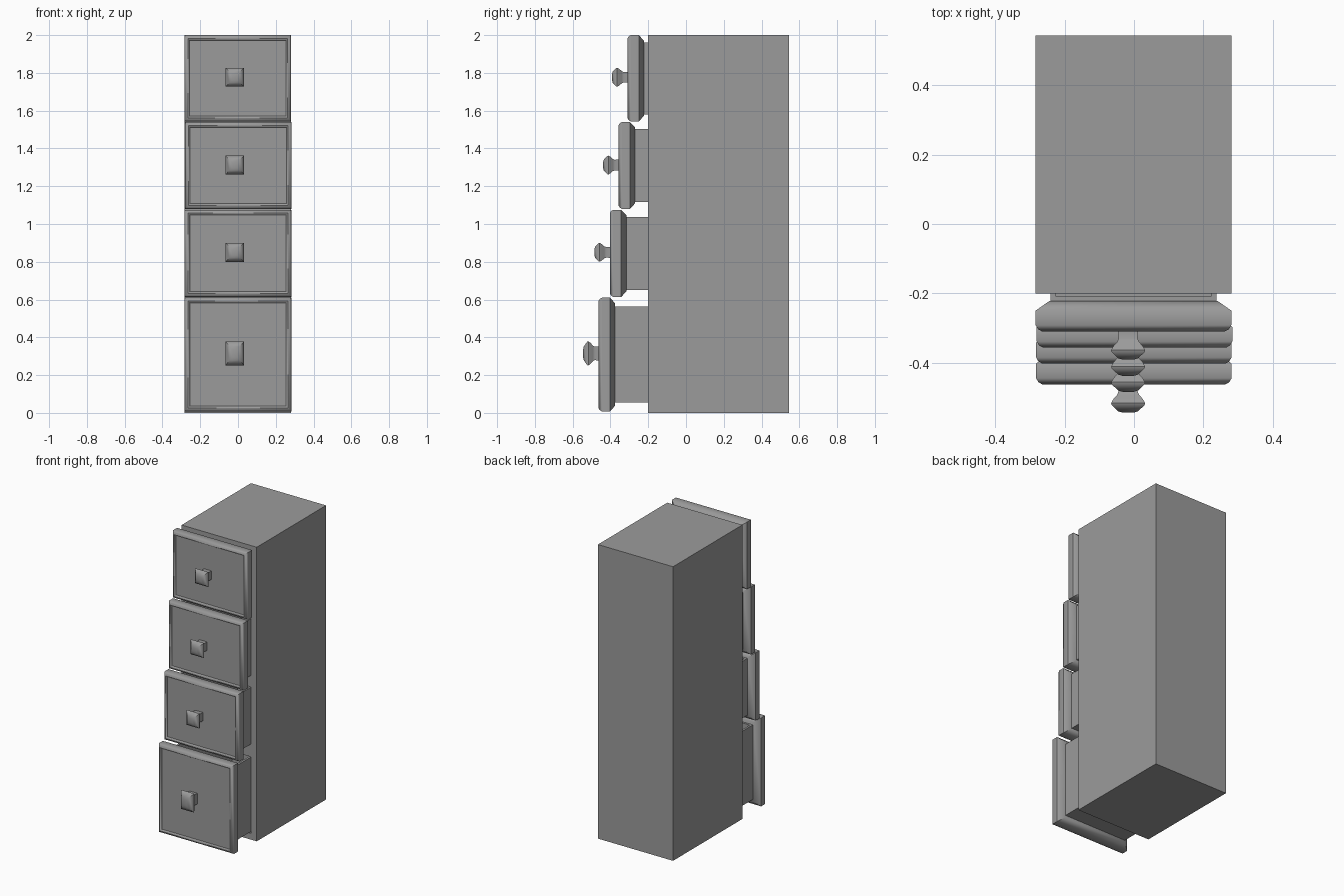
import bpy, bmesh
from math import radians

if "Cube" in bpy.data.objects:
    bpy.data.objects.remove(bpy.data.objects["Cube"])

grey = bpy.data.materials.new("dark_grey")
grey.diffuse_color = (0.33, 0.33, 0.33, 1)
grey.use_nodes = True
grey.node_tree.nodes["Principled BSDF"].inputs["Base Color"].default_value = grey.diffuse_color


def loft(name, rings, axis, smooth=None):
    """Skin a stack of rectangles (level, a0, a1, b0, b1) along 'y' or 'z', capping both ends."""
    bm = bmesh.new()
    loops = []
    for lv, a0, a1, b0, b1 in rings:
        pts = [(a0, b0), (a1, b0), (a1, b1), (a0, b1)]
        loops.append([bm.verts.new((a, lv, b) if axis == 'y' else (a, b, lv)) for a, b in pts])
    for p, q in zip(loops, loops[1:]):
        for i in range(4):
            j = (i + 1) % 4
            bm.faces.new((p[i], p[j], q[j], q[i]))
    bm.faces.new(loops[0])
    bm.faces.new(loops[-1])
    bmesh.ops.recalc_face_normals(bm, faces=bm.faces)
    me = bpy.data.meshes.new(name)
    bm.to_mesh(me)
    bm.free()
    me.materials.append(grey)
    ob = bpy.data.objects.new(name, me)
    bpy.context.collection.objects.link(ob)
    if smooth:
        bpy.ops.object.select_all(action='DESELECT')
        ob.select_set(True)
        bpy.context.view_layer.objects.active = ob
        bpy.ops.object.shade_smooth_by_angle(angle=radians(smooth))
    return ob


X0, X1 = -0.284, 0.281
FRONT, BACK = -0.2, 0.545
IN = 0.043  # cabinet wall thickness


def inset(y, d, z0, z1, dx=0, dz=None):
    dz = d if dz is None else dz
    return (y, X0 + d + dx, X1 - d + dx, z0 + dz, z1 - dz)


# Cabinet shell, open at the front
loft("cabinet_shell", [inset(BACK, 0, 0, 2), inset(FRONT, 0, 0, 2),
                       inset(FRONT, IN - 0.001, 0, 2), inset(BACK - 0.04, IN - 0.001, 0, 2)], 'y')

# Drawers: panel bottom, top, front plane, box bottom, top, knob height, knob half height, sideways shift
drawers = [
    (0.008, 0.61, -0.463, 0.055, 0.562, 0.315, 0.064, 0.001),
    (0.614, 1.075, -0.403, 0.65, 1.037, 0.85, 0.05, 0.001),
    (1.08, 1.54, -0.357, 1.117, 1.503, 1.312, 0.05, 0.003),
    (1.543, 2.0, -0.31, 1.58, 1.962, 1.777, 0.05, 0.0),
]

# Rails between the drawers
for i, (lo, hi) in enumerate(zip(drawers, drawers[1:])):
    z0, z1 = lo[4] + 0.001, hi[3] - 0.001
    loft(f"rail_{i + 1}", [(FRONT, X0 + IN, X1 - IN, z0, z1),
                           (BACK - 0.04, X0 + IN, X1 - IN, z0, z1)], 'y')

for n, (z0, z1, y, b0, b1, kz, kh, dx) in enumerate(drawers, 1):
    back = y + 0.088
    # Moulded front panel with rounded rim and recessed field
    loft(f"drawer_front_{n}", [
        inset(back, 0.04, z0, z1, dx, 0.03), inset(y + 0.06, 0, z0, z1, dx),
        inset(y + 0.018, 0, z0, z1, dx), inset(y + 0.006, 0.007, z0, z1, dx),
        inset(y, 0.018, z0, z1, dx), inset(y + 0.003, 0.024, z0, z1, dx),
        inset(y + 0.01, 0.028, z0, z1, dx)], 'y', 50)

    # Open-topped drawer box
    xa, xb, yb, t = X0 + IN, X1 - IN, back + 0.65, 0.014
    yb = min(yb, BACK - 0.042)
    inner = (xa + t, xb - t, back + t, yb - t)
    loft(f"drawer_box_{n}", [(b0, xa, xb, back, yb), (b1, xa, xb, back, yb),
                             (b1, *inner), (b0 + t, *inner)], 'z')

    # Square flared knob: distance from panel, relative half size
    prof = [(-0.012, 0.56), (0, 0.58), (0.02, 0.56), (0.03, 0.64),
            (0.042, 0.86), (0.054, 1.0), (0.06, 0.97), (0.078, 0.58), (0.082, 0.3)]
    loft(f"knob_{n}", [(y - d, -0.017 - 0.049 * s, -0.017 + 0.049 * s, kz - kh * s, kz + kh * s)
                       for d, s in prof], 'y', 40)
